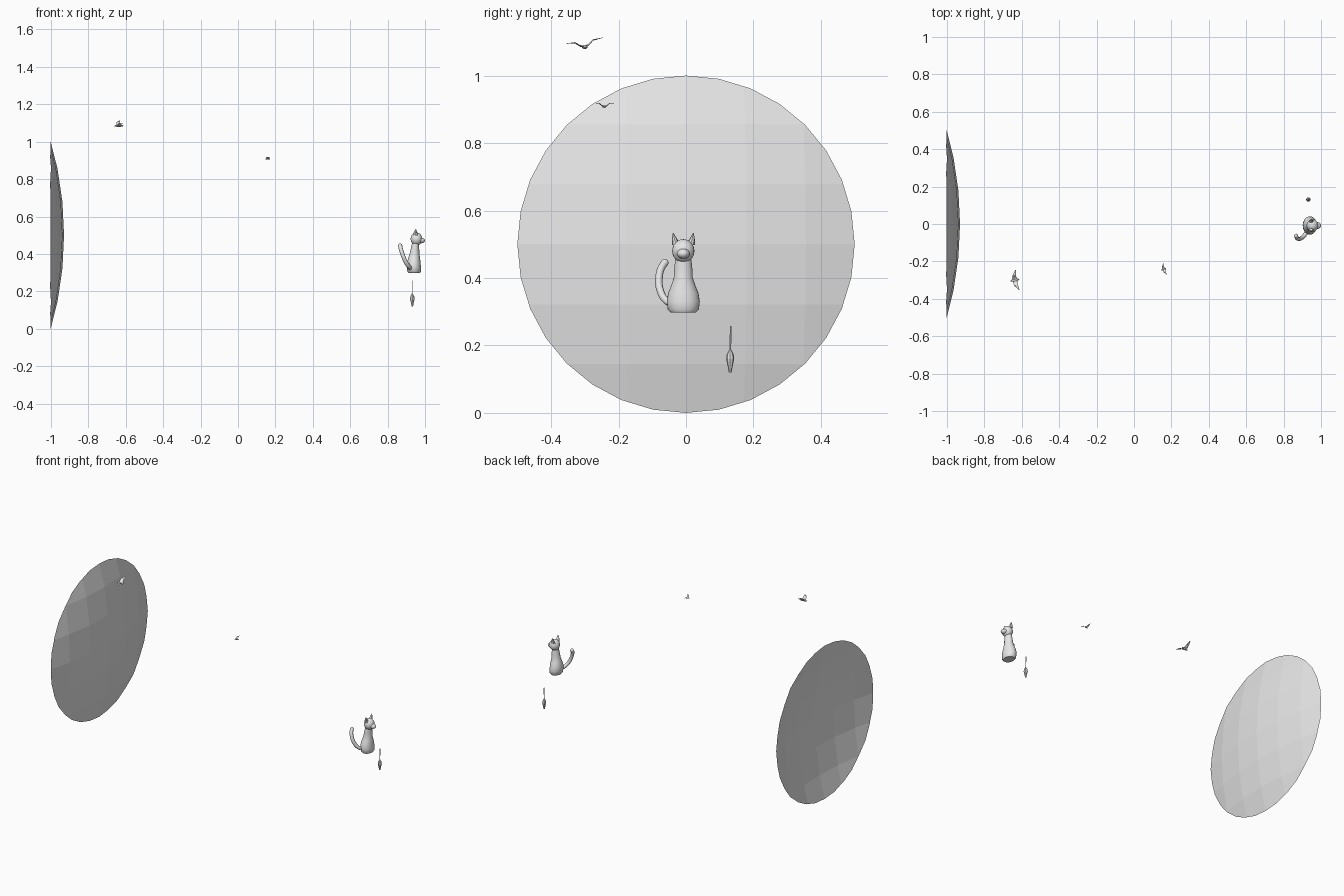
import bpy, bmesh, math
from mathutils import Vector, Matrix

old = bpy.data.objects.get("Cube")
if old:
    bpy.data.objects.remove(old, do_unlink=True)

# Single plain colour
grey = bpy.data.materials.new("light grey")
grey.use_nodes = True
colour = (0.8, 0.8, 0.8, 1)
grey.diffuse_color = colour
grey.node_tree.nodes["Principled BSDF"].inputs["Base Color"].default_value = colour


def finish(name, bm, smooth=None):
    mesh = bpy.data.meshes.new(name)
    bm.to_mesh(mesh)
    bm.free()
    ob = bpy.data.objects.new(name, mesh)
    bpy.context.collection.objects.link(ob)
    mesh.materials.append(grey)
    if smooth:
        bpy.ops.object.select_all(action='DESELECT')
        ob.select_set(True)
        bpy.context.view_layer.objects.active = ob
        bpy.ops.object.shade_smooth_by_angle(angle=math.radians(smooth))
    return ob


def loft(name, rings, sides, smooth=None):
    """Skin a stack of horizontal ellipses given as (x, y, z, rx, ry)."""
    bm = bmesh.new()
    loops = []
    for x, y, z, rx, ry in rings:
        turn = [math.tau * i / sides for i in range(sides)]
        loops.append([bm.verts.new((x + rx * math.cos(a), y + ry * math.sin(a), z)) for a in turn])
    for low, high in zip(loops, loops[1:]):
        for i in range(sides):
            j = (i + 1) % sides
            bm.faces.new((low[i], low[j], high[j], high[i]))
    bm.faces.new(loops[0][::-1])
    bm.faces.new(loops[-1])
    return finish(name, bm, smooth)


def ellipsoid(name, centre, radii, smooth=40):
    bm = bmesh.new()
    place = Matrix.Translation(centre) @ Matrix.Diagonal((*radii, 1))
    bmesh.ops.create_uvsphere(bm, u_segments=20, v_segments=12, radius=1, matrix=place)
    return finish(name, bm, smooth)


# Moon: shallow open cap of a big sphere, trimmed to a 32-sided rim
rim, depth, sides = 0.5, 0.07, 32
big = (rim ** 2 + depth ** 2) / (2 * depth)
centre = Vector((-1 + depth - big, 0, rim))
bm = bmesh.new()
bmesh.ops.create_uvsphere(bm, u_segments=64, v_segments=32, radius=big,
                          matrix=Matrix.Translation(centre))


def trim(point, normal):
    geom = bm.verts[:] + bm.edges[:] + bm.faces[:]
    bmesh.ops.bisect_plane(bm, geom=geom, plane_co=point, plane_no=normal, clear_outer=True)


trim(centre, (-1, 0, 0))
for i in range(sides):
    a = math.tau * (i + 0.5) / sides
    out = Vector((0, math.cos(a), math.sin(a)))
    trim(Vector((0, 0, rim)) + out * rim * math.cos(math.pi / sides), out)
finish("moon", bm)

# Cat body: seated pear shape rising to the neck
cy = -0.008
loft("cat_body", [
    (0.943, cy, 0.298, 0.030, 0.038),
    (0.942, cy, 0.306, 0.036, 0.046),
    (0.940, cy, 0.330, 0.038, 0.049),
    (0.940, cy, 0.355, 0.036, 0.045),
    (0.942, cy, 0.380, 0.031, 0.035),
    (0.944, cy, 0.402, 0.026, 0.028),
    (0.946, cy, 0.425, 0.023, 0.027),
    (0.949, cy, 0.455, 0.019, 0.024)], 24, 40)

# Cat head and muzzle
ellipsoid("cat_head", (0.954, cy, 0.480), (0.031, 0.033, 0.035))
ellipsoid("cat_muzzle", (0.979, cy, 0.472), (0.021, 0.019, 0.015))

# Cat ears, leaning outwards
for side, label in ((-1, "right"), (1, "left")):
    y = cy + side * 0.021
    loft("cat_ear_" + label, [
        (0.948, y, 0.498, 0.013, 0.013),
        (0.949, y + side * 0.005, 0.515, 0.009, 0.008),
        (0.951, y + side * 0.009, 0.534, 0.001, 0.001)], 8, 40)

# Cat tail: rounded tube sweeping back and up
path = [(0.930, -0.030, 0.318), (0.912, -0.060, 0.334), (0.893, -0.077, 0.365),
        (0.879, -0.080, 0.400), (0.870, -0.073, 0.430), (0.867, -0.063, 0.445)]
curve = bpy.data.curves.new("cat_tail", 'CURVE')
curve.dimensions = '3D'
curve.bevel_depth = 0.011
curve.bevel_resolution = 2
curve.use_fill_caps = True
curve.resolution_u = 5
spline = curve.splines.new('BEZIER')
spline.bezier_points.add(len(path) - 1)
for bp, co in zip(spline.bezier_points, path):
    bp.co = co
    bp.handle_left_type = bp.handle_right_type = 'AUTO'
curve.materials.append(grey)
tail = bpy.data.objects.new("cat_tail", curve)
bpy.context.collection.objects.link(tail)
ellipsoid("cat_tail_tip", path[-1], (0.011, 0.011, 0.011))

# Hanging mouse: faceted body below a thin tail
mx, my = 0.932, 0.131
profile = [(0.120, 0.004), (0.136, 0.007), (0.160, 0.012), (0.174, 0.010), (0.190, 0.002)]
loft("mouse_body", [(mx, my, z, r, r) for z, r in profile], 8)
loft("mouse_tail", [(mx, my, 0.186, 0.002, 0.003), (mx, my + 0.002, 0.258, 0.002, 0.003)], 6)


# Birds: slim body and two raised, swept-back wings, heading along -x
def bird(name, centre, span, roll, yaw):
    place = (Matrix.Translation(centre) @ Matrix.Rotation(math.radians(yaw), 4, 'Z')
             @ Matrix.Rotation(math.radians(roll), 4, 'X') @ Matrix.Scale(span, 4))
    bm = bmesh.new()
    bmesh.ops.create_uvsphere(bm, u_segments=8, v_segments=6, radius=1,
                              matrix=Matrix.Diagonal((0.46, 0.14, 0.11, 1)))
    # Wing stations: y, z, leading x, trailing x, half thickness
    stations = [(0, 0, -0.2, 0.26, 0.06), (0.25, 0.1, -0.22, 0.2, 0.05),
                (0.5, 0.3, -0.16, 0.2, 0.04), (1, 0.34, 0.2, 0.27, 0.01)]
    for side in (-1, 1):
        loops = []
        for y, z, lead, trail, t in stations:
            mid = (lead + trail) / 2
            corners = ((lead, 0), (mid, t), (trail, 0), (mid, -t))
            loops.append([bm.verts.new((x, y * side, z + dz)) for x, dz in corners])
        for a, b in zip(loops, loops[1:]):
            for i in range(4):
                j = (i + 1) % 4
                bm.faces.new((a[i], a[j], b[j], b[i]))
        bm.faces.new(loops[-1])
    bmesh.ops.recalc_face_normals(bm, faces=bm.faces)
    bm.transform(place)
    return finish(name, bm)


bird("large_bird", (-0.637, -0.300, 1.085), 0.055, 9, 11)
bird("small_bird", (0.159, -0.242, 0.908), 0.032, 0, 17)
